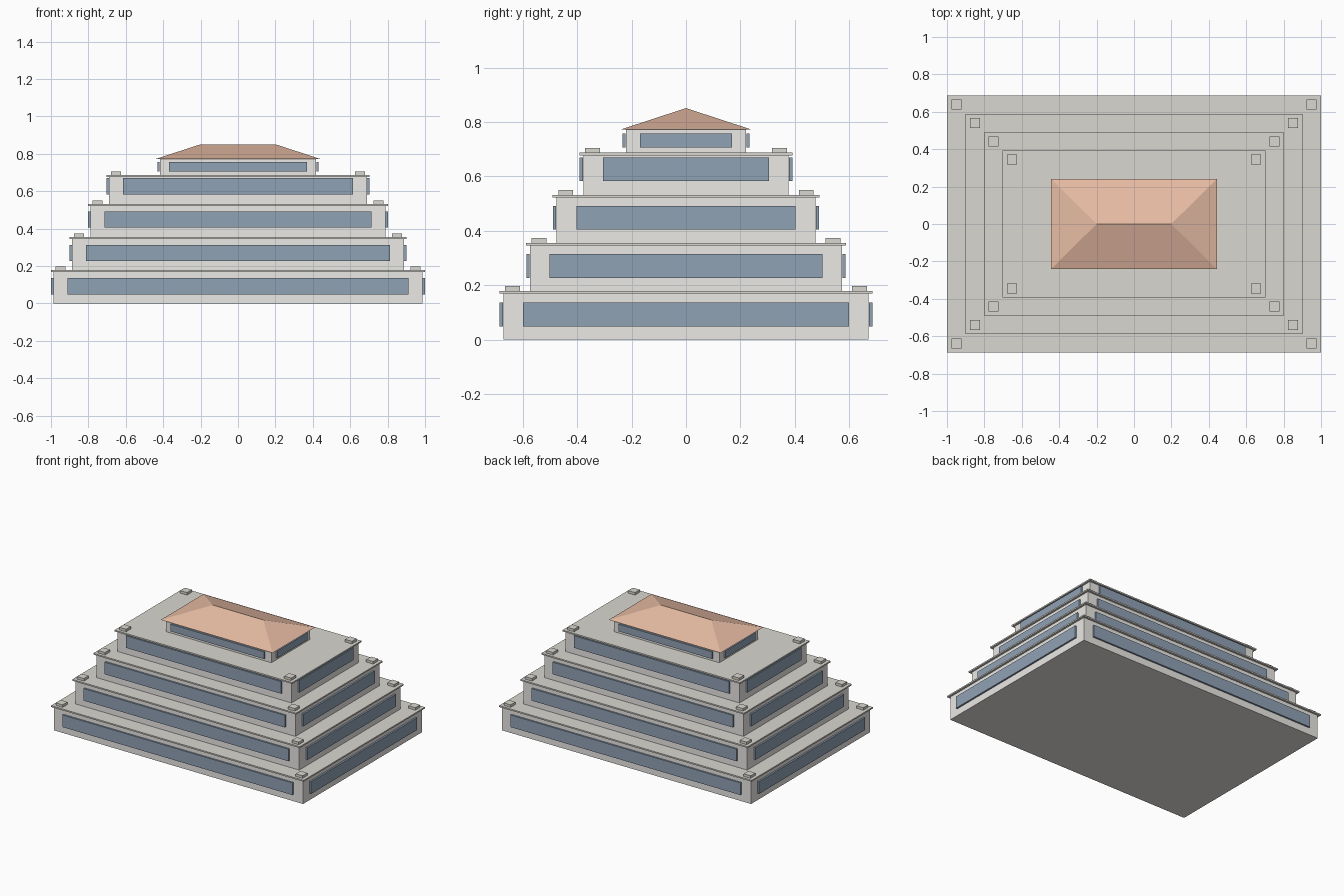
import bpy

if "Cube" in bpy.data.objects:
    bpy.data.objects.remove(bpy.data.objects["Cube"])


def material(name, rgb):
    m = bpy.data.materials.new(name)
    m.diffuse_color = (*rgb, 1)
    m.use_nodes = True
    m.node_tree.nodes["Principled BSDF"].inputs["Base Color"].default_value = m.diffuse_color
    return m


WALL = material("wall_plaster", (0.83, 0.82, 0.79))
SLAB = material("terrace_stone", (0.70, 0.68, 0.63))
GLASS = material("window_glass", (0.28, 0.36, 0.46))
TILE = material("roof_tile", (0.80, 0.50, 0.37))


def mesh_object(name, verts, faces, mat):
    me = bpy.data.meshes.new(name)
    me.from_pydata(verts, [], faces)
    me.materials.append(mat)
    ob = bpy.data.objects.new(name, me)
    bpy.context.collection.objects.link(ob)
    return ob


def box(name, x, y, z, mat):
    """Box from (min, max) ranges on each axis."""
    verts = [(a, b, c) for c in z for a, b in
             ((x[0], y[0]), (x[1], y[0]), (x[1], y[1]), (x[0], y[1]))]
    faces = [(3, 2, 1, 0), (4, 5, 6, 7)]
    faces += [(i, (i + 1) % 4, (i + 1) % 4 + 4, i + 4) for i in range(4)]
    return mesh_object(name, verts, faces, mat)


def around(c, r):
    return (c - r, c + r)


def storey(n, hx, hy, z0, z1, win_x, win_y, wz0, wz1):
    """Wall block with a window band on each of its four sides."""
    box(f"storey_{n}_walls", (-hx, hx), (-hy, hy), (z0, z1), WALL)
    for s, front, side in ((-1, "front", "left"), (1, "back", "right")):
        box(f"storey_{n}_{front}_window", (-win_x, win_x),
            around(s * (hy + 0.0075), 0.006), (wz0, wz1), GLASS)
        box(f"storey_{n}_{side}_window", around(s * (hx + 0.0075), 0.006),
            (-win_y, win_y), (wz0, wz1), GLASS)


def terrace(n, hx, hy, z0, z1):
    """Overhanging slab with a small block at each corner."""
    box(f"terrace_{n}_slab", (-hx, hx), (-hy, hy), (z0, z1), SLAB)
    for sx in (-1, 1):
        for sy in (-1, 1):
            box(f"terrace_{n}_corner_block", around(sx * (hx - 0.05), 0.027),
                around(sy * (hy - 0.048), 0.027), (z1, z1 + 0.018), SLAB)


# Four stepped storeys, each 0.1 smaller per side
base_z = 0.0
slab_tops = (0.179, 0.356, 0.532, 0.687)
for i, top in enumerate(slab_tops):
    hx, hy = 1.0 - 0.099 * i, 0.686 - 0.098 * i
    win_z = 0.049 + 0.178 * i
    storey(i + 1, hx - 0.0145, hy - 0.0145, base_z, top - 0.01,
           hx - 0.089, hy - 0.087, win_z, win_z + 0.087)
    terrace(i + 1, hx, hy, top - 0.01, top)
    base_z = top

# Top pavilion
storey(5, 0.418, 0.22, base_z, 0.772, 0.37, 0.17, 0.706, 0.757)

# Hipped roof
rx, ry, rz = 0.443, 0.241, 0.772
mesh_object("hipped_roof",
            [(-rx, -ry, rz), (rx, -ry, rz), (rx, ry, rz), (-rx, ry, rz),
             (-0.2, 0, 0.851), (0.2, 0, 0.851)],
            [(3, 2, 1, 0), (0, 1, 5, 4), (1, 2, 5), (2, 3, 4, 5), (3, 0, 4)],
            TILE)
